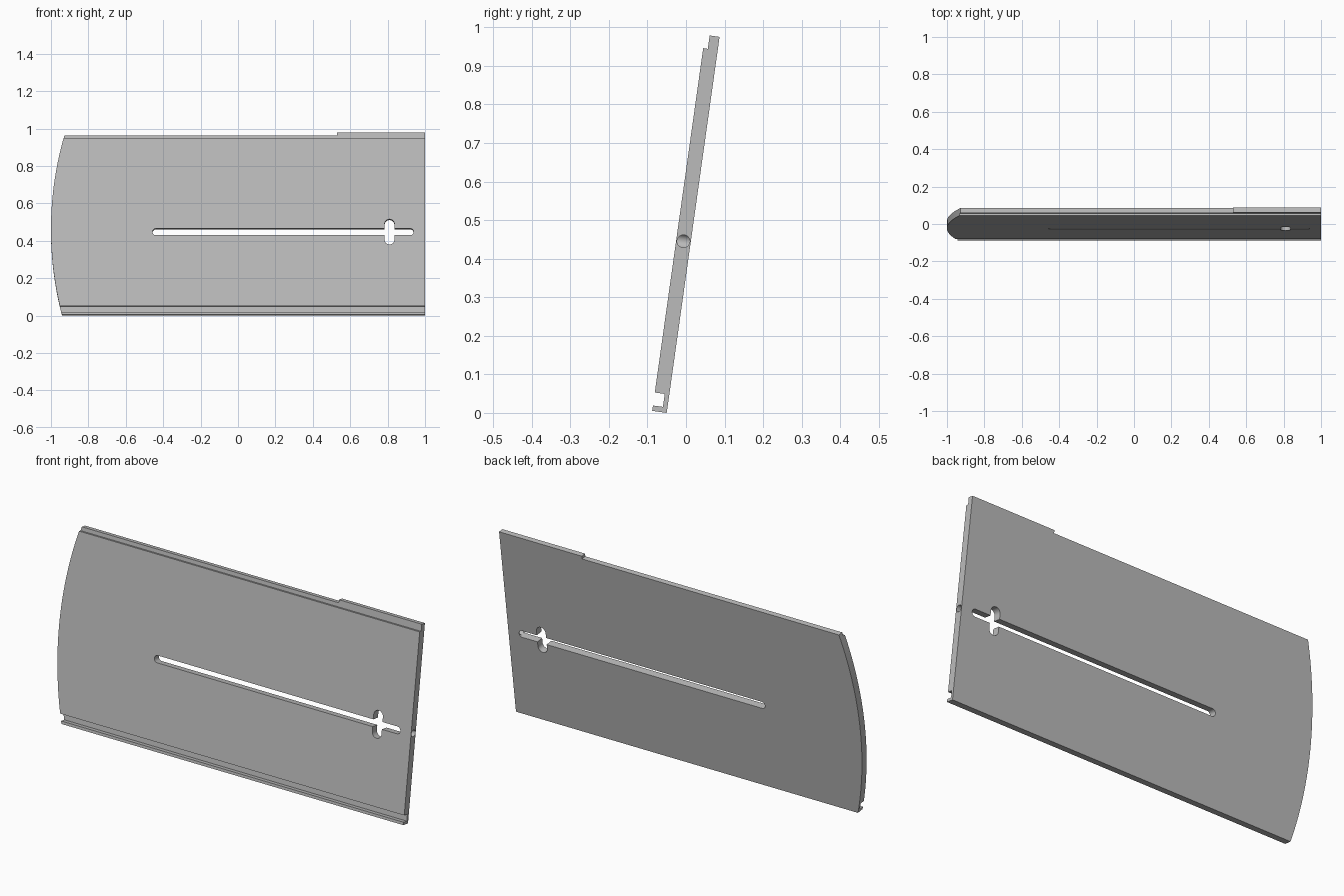
import bpy, bmesh, math
from mathutils import Vector, Matrix

cube = bpy.data.objects.get("Cube")
if cube:
    bpy.data.objects.remove(cube, do_unlink=True)

LENGTH, THICK, TILT = 0.985, 0.038, math.radians(8)
SLOT_V = 0.447

grey = bpy.data.materials.new("plain_grey")
grey.use_nodes = True
colour = (0.5, 0.5, 0.5, 1)
grey.diffuse_color = colour
grey.node_tree.nodes["Principled BSDF"].inputs["Base Color"].default_value = colour


def prism(name, points, direction):
    """Closed outline pushed along a direction."""
    bm = bmesh.new()
    face = bm.faces.new([bm.verts.new(p) for p in points])
    top = bmesh.ops.extrude_face_region(bm, geom=[face])["geom"]
    bmesh.ops.translate(bm, vec=Vector(direction),
                        verts=[g for g in top if isinstance(g, bmesh.types.BMVert)])
    bmesh.ops.recalc_face_normals(bm, faces=bm.faces)
    mesh = bpy.data.meshes.new(name)
    bm.to_mesh(mesh)
    bm.free()
    mesh.materials.append(grey)
    obj = bpy.data.objects.new(name, mesh)
    bpy.context.collection.objects.link(obj)
    return obj


def stadium(length, width, steps=16):
    """Round-ended slot outline along x, centred on the origin."""
    r, half = width / 2, (length - width) / 2
    pts = []
    for side, start in ((1, -math.pi / 2), (-1, math.pi / 2)):
        for i in range(steps + 1):
            a = start + math.pi * i / steps
            pts.append((side * half + r * math.cos(a), r * math.sin(a)))
    return pts


def carve(target, cutter, operation="DIFFERENCE"):
    cutter.hide_render = True
    mod = target.modifiers.new("carve", "BOOLEAN")
    mod.operation, mod.object, mod.solver = operation, cutter, "EXACT"
    bpy.context.view_layer.objects.active = target
    bpy.ops.object.modifier_apply(modifier=mod.name)
    bpy.data.objects.remove(cutter, do_unlink=True)


# Plate section (depth from back, height): bottom groove and stepped top edge
section = [(0, 0), (THICK, 0), (THICK, 0.014), (0.012, 0.014), (0.012, 0.048),
           (THICK, 0.048), (THICK, 0.95), (0.026, 0.95), (0.026, LENGTH), (0, LENGTH)]
plate = prism("slotted_plate", [(-1.1, -w, v) for w, v in section], (2.1, 0, 0))

# Outline: bowed left end and lower top edge away from the raised tab
mid, radius = 0.461, 1.83
outline = [(1.2, -0.1), (1.2, 1.1), (0.53, 1.1), (0.53, 0.97)]
for i in range(33):
    v = 0.97 - i * 0.97 / 32
    outline.append((-1 + radius - math.sqrt(radius ** 2 - (v - mid) ** 2), v))
outline.append((outline[-1][0], -0.1))
carve(plate, prism("outline_cutter", [(x, -0.1, v) for x, v in outline], (0, 0.2, 0)),
      "INTERSECT")

# Trim the right end
trim = [(1, -1), (2, -1), (2, 2), (1, 2)]
carve(plate, prism("end_cutter", [(x, -0.1, v) for x, v in trim], (0, 0.2, 0)))

# Long slot and short cross slot
long_slot = [(0.241 + a, -0.1, SLOT_V + b) for a, b in stadium(1.396, 0.036)]
cross_slot = [(0.81 + b, -0.1, SLOT_V + a) for a, b in stadium(0.137, 0.052)]
carve(plate, prism("long_slot_cutter", long_slot, (0, 0.2, 0)))
carve(plate, prism("cross_slot_cutter", cross_slot, (0, 0.2, 0)))

# Hole drilled from the right end into the slot
ring = [(0.92, -THICK / 2 + 0.0165 * math.cos(t), SLOT_V + 0.0165 * math.sin(t))
        for t in (math.tau * i / 32 for i in range(32))]
carve(plate, prism("hole_cutter", ring, (0.2, 0, 0)))

# Lean the plate back and smooth the curved walls
plate.data.transform(Matrix.Translation((0, -0.05, 0)) @ Matrix.Rotation(-TILT, 4, "X"))
bpy.ops.object.select_all(action="DESELECT")
plate.select_set(True)
bpy.context.view_layer.objects.active = plate
bpy.ops.object.shade_smooth_by_angle(angle=math.radians(30))
